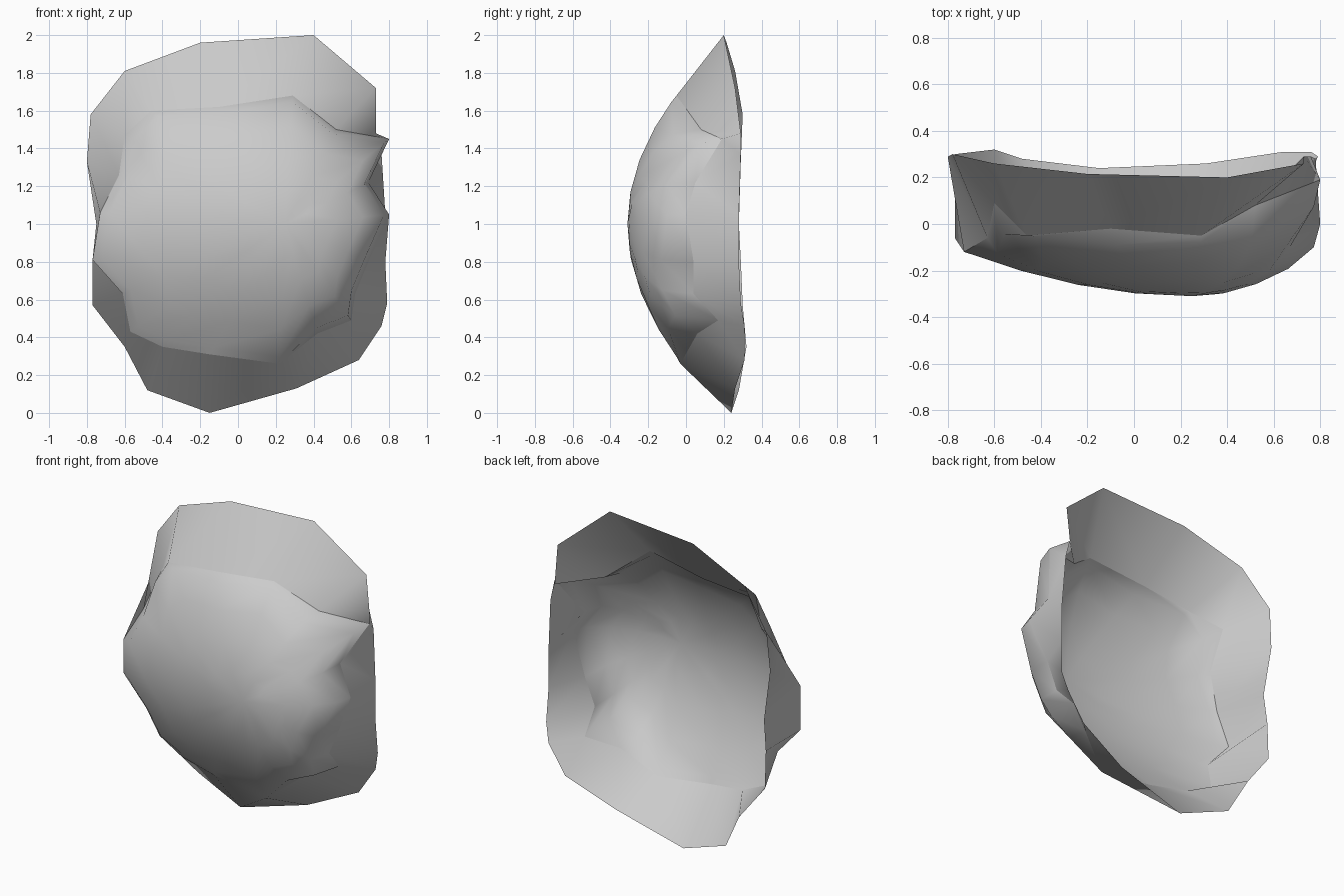
import bpy
import bmesh
from mathutils import Vector

if "Cube" in bpy.data.objects:
    bpy.data.objects.remove(bpy.data.objects["Cube"], do_unlink=True)

# Back rim and front crease, clockwise from the upper corner at -x
RIM = [(-.6, .26, 1.81), (-.2, .215, 1.96), (.4, .2, 2), (.73, .26, 1.72), (.73, .29, 1.48),
       (.76, .29, 1.37), (.78, .28, 1.05), (.78, .28, .8), (.79, .29, .58), (.76, .31, .46),
       (.64, .31, .28), (.31, .26, .13), (-.15, .24, 0), (-.48, .28, .12), (-.6, .32, .35),
       (-.77, .3, .57), (-.77, .29, .81), (-.75, .28, 1), (-.8, .29, 1.33), (-.78, .3, 1.58)]
CREASE = [(-.46, -.05, 1.6), (-.1, -.02, 1.62), (.29, -.05, 1.68), (.52, .08, 1.5), (.8, .19, 1.45),
          (.69, .05, 1.22), (.8, 0, 1.05), (.69, .04, .8), (.62, .04, .63), (.6, .17, .49),
          (.42, .06, .42), (.22, -.03, .26), (-.15, -.03, .31), (-.4, 0, .35), (-.57, .02, .43),
          (-.61, -.06, .63), (-.77, -.06, .81), (-.73, -.12, 1.06), (-.63, -.06, 1.26), (-.6, .09, 1.47)]
PEAK = Vector((.25, -.31, 1))


def make_material(name, colour):
    material = bpy.data.materials.new(name)
    material.use_nodes = True
    material.diffuse_color = colour
    material.node_tree.nodes["Principled BSDF"].inputs["Base Color"].default_value = colour
    return material


def dome_depth(point):
    """Smooth bulge, steeper on the +x side and cut back at its upper corner."""
    across, up = point.x - PEAK.x, point.z - PEAK.z
    corner = .4 * max(0, across) * max(0, up)
    return PEAK.y + .53 * up ** 2 + (.65 if across > 0 else .2) * across ** 2 + corner


def dome_ring(scale):
    """Shrink the crease towards the peak and settle it onto the bulge."""
    ring = []
    for corner in map(Vector, CREASE):
        point = PEAK.lerp(corner, scale)
        point.y = dome_depth(point) + (corner.y - dome_depth(corner)) * scale ** 30
        ring.append(point)
    return ring


def bridge(bm, outer, inner):
    """Join two rings with smooth quads whose normals face outwards."""
    count = len(outer)
    for i in range(count):
        j = (i + 1) % count
        bm.faces.new((outer[j], outer[i], inner[i], inner[j])).smooth = True


# Open shell: side wall, then a rounded front closed at the peak
bm = bmesh.new()
rings = [[bm.verts.new(p) for p in ring]
         for ring in (RIM, CREASE, dome_ring(.95), dome_ring(.75), dome_ring(.5), dome_ring(.25))]
for outer, inner in zip(rings, rings[1:]):
    bridge(bm, outer, inner)
tip = bm.verts.new(PEAK)
last = rings[-1]
for i, vert in enumerate(last):
    bm.faces.new((last[(i + 1) % len(last)], vert, tip)).smooth = True

# Keep the crease sharp between wall and dome
crease = rings[1]
for i, vert in enumerate(crease):
    bm.edges.get((vert, crease[(i + 1) % len(crease)])).smooth = False
bm.normal_update()

mesh = bpy.data.meshes.new("curved_shell")
bm.to_mesh(mesh)
bm.free()
mesh.materials.append(make_material("light_grey", (.6, .6, .6, 1)))
shell = bpy.data.objects.new("curved_shell", mesh)
bpy.context.collection.objects.link(shell)
